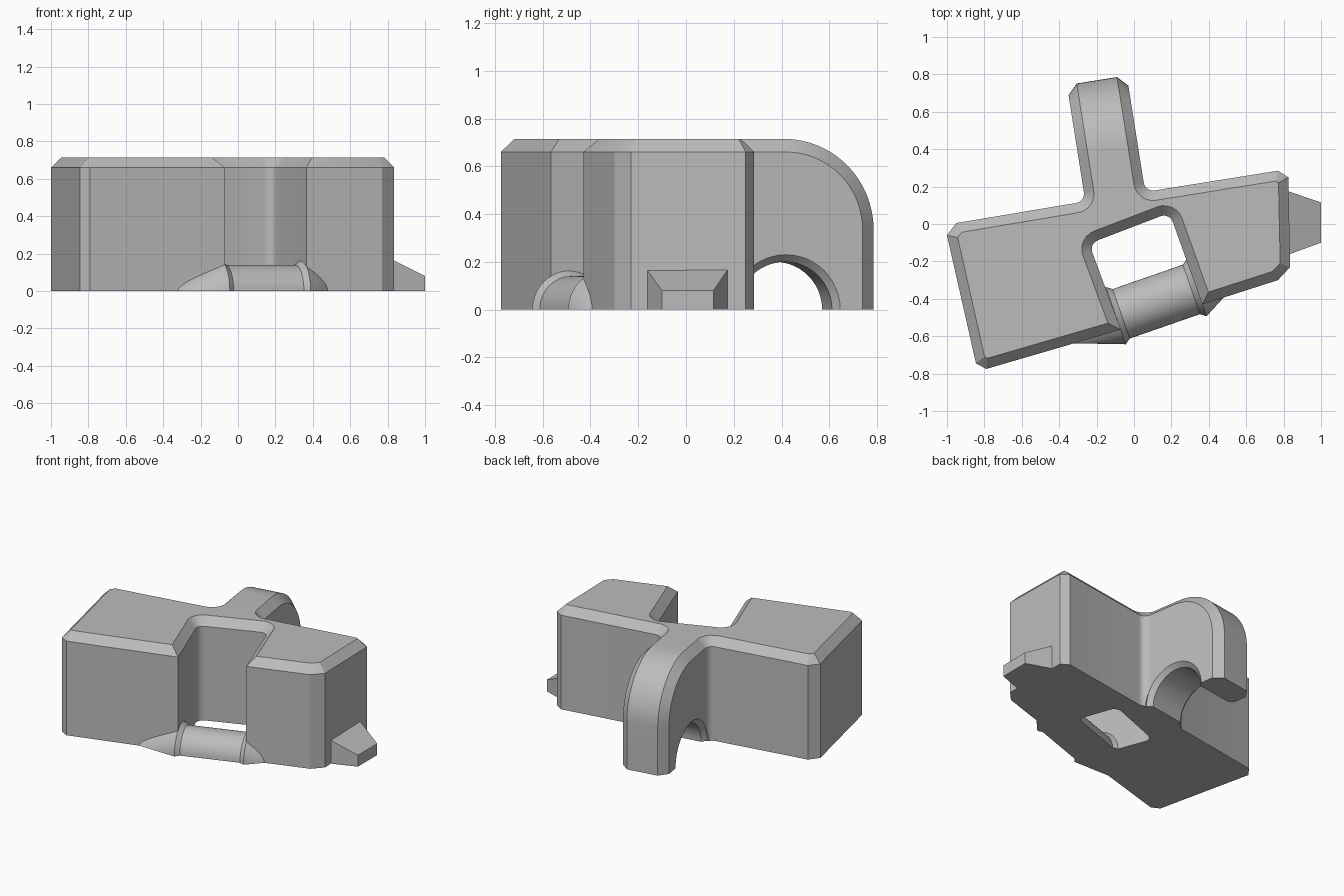
import bpy, bmesh, math
from mathutils import Matrix, Vector

if "Cube" in bpy.data.objects:
    bpy.data.objects.remove(bpy.data.objects["Cube"])

HEIGHT, DROP, CHAMFER = 0.715, 0.055, 0.053
ARM_MID, ARM_HALF, SEAM = -0.076, 0.162, 0.22
BEND_S, BEND_R, HOLE_R = 0.41, 0.38, 0.2
TURN = Matrix.Rotation(math.radians(9), 4, 'Z')
ALONG = TURN @ Vector((0, 1, 0))
ACROSS = TURN @ Vector((1, 0, 0))

grey = bpy.data.materials.new("plain grey")
grey.use_nodes = True
COLOUR = (0.5, 0.5, 0.5, 1)
grey.diffuse_color = COLOUR
grey.node_tree.nodes["Principled BSDF"].inputs["Base Color"].default_value = COLOUR


def place(w, s, z=0.0):
    """Point in the arm's turned frame: w across, s along."""
    return TURN @ Vector((w, s, z))


def finish(bm, name):
    bmesh.ops.recalc_face_normals(bm, faces=bm.faces)
    mesh = bpy.data.meshes.new(name)
    bm.to_mesh(mesh)
    bm.free()
    mesh.materials.append(grey)
    obj = bpy.data.objects.new(name, mesh)
    bpy.context.collection.objects.link(obj)
    return obj


def select_only(obj):
    bpy.ops.object.select_all(action='DESELECT')
    obj.select_set(True)
    bpy.context.view_layer.objects.active = obj


def smooth(obj):
    select_only(obj)
    bpy.ops.object.shade_smooth_by_angle(angle=math.radians(25))


def fillet(prev, corner, after, radius, steps=6):
    """Arc points that round one corner."""
    a, b = (prev - corner).normalized(), (after - corner).normalized()
    half = a.angle(b) / 2
    centre = corner + (a + b).normalized() * radius / math.sin(half)
    start = (corner + a * radius / math.tan(half) - centre).normalized()
    end = (corner + b * radius / math.tan(half) - centre).normalized()
    return [centre + start.slerp(end, i / steps) * radius for i in range(steps + 1)]


def prism(bm, points, offset):
    """Extrude a polygon, returning its first and last face."""
    first = bm.faces.new([bm.verts.new(p) for p in points])
    ext = bmesh.ops.extrude_face_region(bm, geom=[first], use_keep_orig=True)["geom"]
    bmesh.ops.translate(bm, vec=offset, verts=[g for g in ext if isinstance(g, bmesh.types.BMVert)])
    last = [g for g in ext if isinstance(g, bmesh.types.BMFace)][0]
    bmesh.ops.recalc_face_normals(bm, faces=bm.faces)
    return first, last


def trim(bm, point, normal):
    """Remove everything on the side the normal points to."""
    bmesh.ops.bisect_plane(bm, geom=bm.verts[:] + bm.edges[:] + bm.faces[:], dist=1e-6,
                           plane_co=point, plane_no=normal, clear_outer=True)


def lathe(name, profile, angle, steps, origin, direction):
    """Revolve (distance, radius) points about a level axis."""
    bm = bmesh.new()
    vs = [bm.verts.new((t, -r, 0)) for t, r in profile]
    es = [bm.edges.new(pair) for pair in zip(vs, vs[1:])]
    bmesh.ops.spin(bm, geom=vs + es, cent=(0, 0, 0), axis=(-1, 0, 0), angle=angle, steps=steps)
    if angle < 6:
        for v in bm.verts:
            v.co.z = abs(v.co.z)
    bmesh.ops.remove_doubles(bm, verts=bm.verts, dist=1e-5)
    bmesh.ops.holes_fill(bm, edges=[e for e in bm.edges if e.is_boundary], sides=0)
    heading = math.atan2(direction.y, direction.x)
    bm.transform(Matrix.Translation(origin) @ Matrix.Rotation(heading, 4, 'Z'))
    return finish(bm, name)


# Block outline with the notch at the front and a stub for the arm
V = Vector
left, right = ARM_MID - ARM_HALF, ARM_MID + ARM_HALF
corners = [
    (V((-0.79, -0.775, 0)), 0), (V((-0.07, -0.565, 0)), 0),
    (V((-0.24, -0.105, 0)), 0.05), (V((0.19, 0.06, 0)), 0.05),
    (V((0.365, -0.43, 0)), 0), (V((0.77, -0.30, 0)), 0),
    (V((0.835, -0.23, 0)), 0), (V((0.825, 0.25, 0)), 0), (V((0.77, 0.285, 0)), 0),
    (place(right, 0.16), 0.05), (place(right, 0.5), 0),
    (place(left, 0.5), 0), (place(left, 0.16), 0.05),
    (V((-0.95, 0.005, 0)), 0), (V((-1.0, -0.06, 0)), 0), (V((-0.845, -0.745, 0)), 0),
]
outline = []
for i, (p, radius) in enumerate(corners):
    if radius:
        outline += fillet(corners[i - 1][0], p, corners[(i + 1) % len(corners)][0], radius)
    else:
        outline.append(p)
body = bmesh.new()
base, top = prism(body, outline, V((0, 0, HEIGHT - DROP)))
bmesh.ops.inset_individual(body, faces=[top], thickness=CHAMFER, depth=DROP, use_even_offset=True)
trim(body, place(0, SEAM), ALONG)

# Arm that bends down at the back, chamfered along both sides
inner = ARM_HALF - CHAMFER
side = [(0, -0.3), (0, HEIGHT)]
for i in range(17):
    a = math.pi / 2 * (1 - i / 16)
    side.append((BEND_S + BEND_R * math.cos(a), HEIGHT - BEND_R + BEND_R * math.sin(a)))
side.append((BEND_S + BEND_R, -0.3))
arm = bmesh.new()
caps = prism(arm, [place(ARM_MID - inner, s, z) for s, z in side], ACROSS * 2 * inner)
bmesh.ops.inset_individual(arm, faces=list(caps), thickness=DROP, depth=CHAMFER, use_even_offset=True)
trim(arm, place(0, SEAM), -ALONG)
trim(arm, V((0, 0, 0)), V((0, 0, -1)))

# Weld the arm to the block
arm_mesh = bpy.data.meshes.new("arm_part")
arm.to_mesh(arm_mesh)
arm.free()
body.from_mesh(arm_mesh)
bpy.data.meshes.remove(arm_mesh)
bmesh.ops.remove_doubles(body, verts=body.verts, dist=1e-4)
bmesh.ops.holes_fill(body, edges=[e for e in body.edges if e.is_boundary], sides=0)
block = finish(body, "block_with_arm")

# Arched opening with flared rims, cut through the arm
rim = HOLE_R + 0.03
flare = [(ARM_HALF - 0.03, HOLE_R), (ARM_HALF, rim), (ARM_HALF + 0.05, rim), (ARM_HALF + 0.05, 0)]
profile = [(-t, r) for t, r in reversed(flare)] + flare
cutter = lathe("arch_cutter", profile, math.tau, 48, place(ARM_MID, BEND_S), ACROSS)
cutter.hide_render = True
cut = block.modifiers.new("arch", 'BOOLEAN')
cut.operation, cut.solver, cut.object = 'DIFFERENCE', 'EXACT', cutter
select_only(block)
bpy.ops.object.modifier_apply(modifier=cut.name)
bpy.data.objects.remove(cutter)
smooth(block)

# Half-round bar across the notch, with pointed ends let into the block
start, end = V((-0.097, -0.49, 0)), V((0.335, -0.34, 0))
span = (end - start).length
bar_profile = [(-0.44, 0), (0, 0.162), (0.03, 0.14), (span - 0.03, 0.14), (span, 0.162), (span + 0.3, 0)]
smooth(lathe("half_round_bar", bar_profile, math.pi, 24, start, end - start))

# Wedge tab on the left side
bm = bmesh.new()
rings = []
for x, y0, y1, z in ((0.78, -0.18, 0.19, 0.19), (1.0, -0.1, 0.115, 0.08)):
    rings.append([bm.verts.new(p) for p in ((x, y0, 0), (x, y1, 0), (x, y1, z), (x, y0, z))])
near, far = rings
for ring in rings:
    bm.faces.new(ring)
for i in range(4):
    j = (i + 1) % 4
    bm.faces.new((near[i], near[j], far[j], far[i]))
finish(bm, "side_tab")
